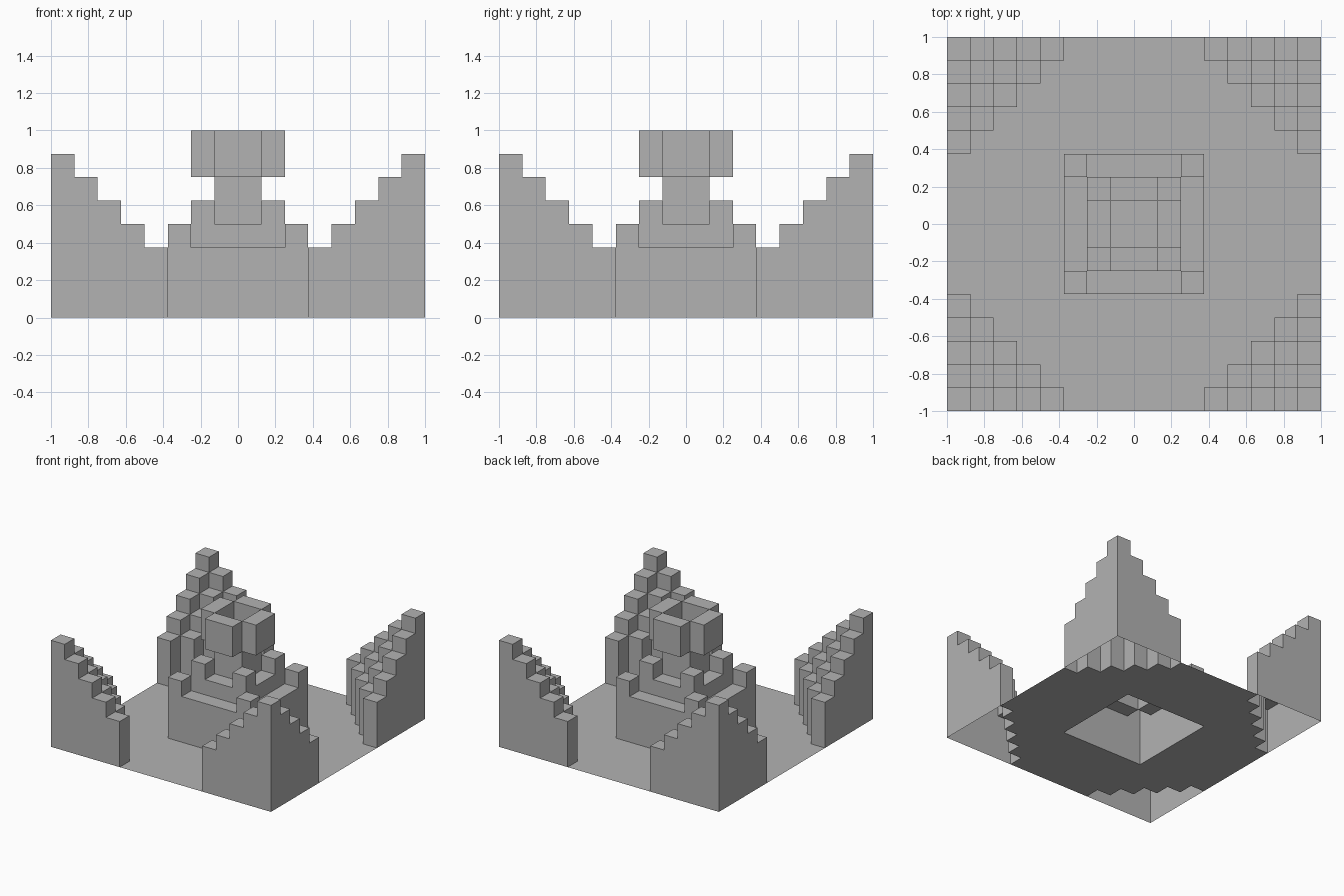
import bpy, bmesh
from mathutils import Vector

if "Cube" in bpy.data.objects:
    bpy.data.objects.remove(bpy.data.objects["Cube"])

U = 0.125   # block size
N = 8       # half width of the model in blocks

stone = bpy.data.materials.new("grey stone")
stone.diffuse_color = (0.45, 0.45, 0.45, 1)
stone.use_nodes = True
stone.node_tree.nodes["Principled BSDF"].inputs["Base Color"].default_value = stone.diffuse_color

# Corner offsets of each face of a unit block, keyed by outward direction
SIDES = {
    (1, 0, 0): [(1, 0, 0), (1, 1, 0), (1, 1, 1), (1, 0, 1)],
    (-1, 0, 0): [(0, 1, 0), (0, 0, 0), (0, 0, 1), (0, 1, 1)],
    (0, 1, 0): [(1, 1, 0), (0, 1, 0), (0, 1, 1), (1, 1, 1)],
    (0, -1, 0): [(0, 0, 0), (1, 0, 0), (1, 0, 1), (0, 0, 1)],
    (0, 0, 1): [(0, 0, 1), (1, 0, 1), (1, 1, 1), (0, 1, 1)],
    (0, 0, -1): [(0, 1, 0), (1, 1, 0), (1, 0, 0), (0, 0, 0)],
}


def box(r, z0, z1):
    """Blocks of a centred square of half width r."""
    return {(x, y, z) for x in range(-r, r) for y in range(-r, r) for z in range(z0, z1)}


def posts(r, z):
    """One block on each corner of a square of half width r."""
    return {(x, y, z) for x in (-r, r - 1) for y in (-r, r - 1)}


def tower(sx, sy):
    """Stepped corner pile, one block lower for each block away from the corner."""
    cells = set()
    for i in range(5):
        for j in range(5 - i):
            x = N - 1 - i if sx > 0 else -N + i
            y = N - 1 - j if sy > 0 else -N + j
            cells |= {(x, y, z) for z in range(7 - i - j)}
    return cells


def make_object(name, quads):
    bm = bmesh.new()
    for quad in quads:
        bm.faces.new([bm.verts.new(Vector(p) * U) for p in quad])
    bmesh.ops.remove_doubles(bm, verts=bm.verts, dist=1e-4)
    bmesh.ops.dissolve_limit(bm, angle_limit=0.01, verts=bm.verts, edges=bm.edges)
    mesh = bpy.data.meshes.new(name)
    bm.to_mesh(mesh)
    bm.free()
    mesh.materials.append(stone)
    bpy.context.collection.objects.link(bpy.data.objects.new(name, mesh))


# Corner towers and the tiered centrepiece
parts = {
    "corner_tower_front_left": tower(-1, -1),
    "corner_tower_front_right": tower(1, -1),
    "corner_tower_back_left": tower(-1, 1),
    "corner_tower_back_right": tower(1, 1),
    "lower_tier": box(3, 0, 3) | posts(3, 3),
    "upper_tier": box(2, 3, 4) | posts(2, 4),
    "stem": box(1, 4, 6),
    "basin": box(2, 6, 8) - box(1, 6, 8) - posts(2, 6) - posts(2, 7),
}
solid = set().union(*parts.values())

# Only exposed block faces are built; the undersides on the ground stay open
for name, cells in parts.items():
    quads = []
    for x, y, z in sorted(cells):
        for (dx, dy, dz), corners in SIDES.items():
            if (x + dx, y + dy, z + dz) in solid or z + dz < 0:
                continue
            quads.append([(x + a, y + b, z + c) for a, b, c in corners])
    make_object(name, quads)

# Flat ground sheet between the towers and the centrepiece
make_object("ground_sheet", [
    [(x, y, 0), (x + 1, y, 0), (x + 1, y + 1, 0), (x, y + 1, 0)]
    for x in range(-N, N) for y in range(-N, N) if (x, y, 0) not in solid])
